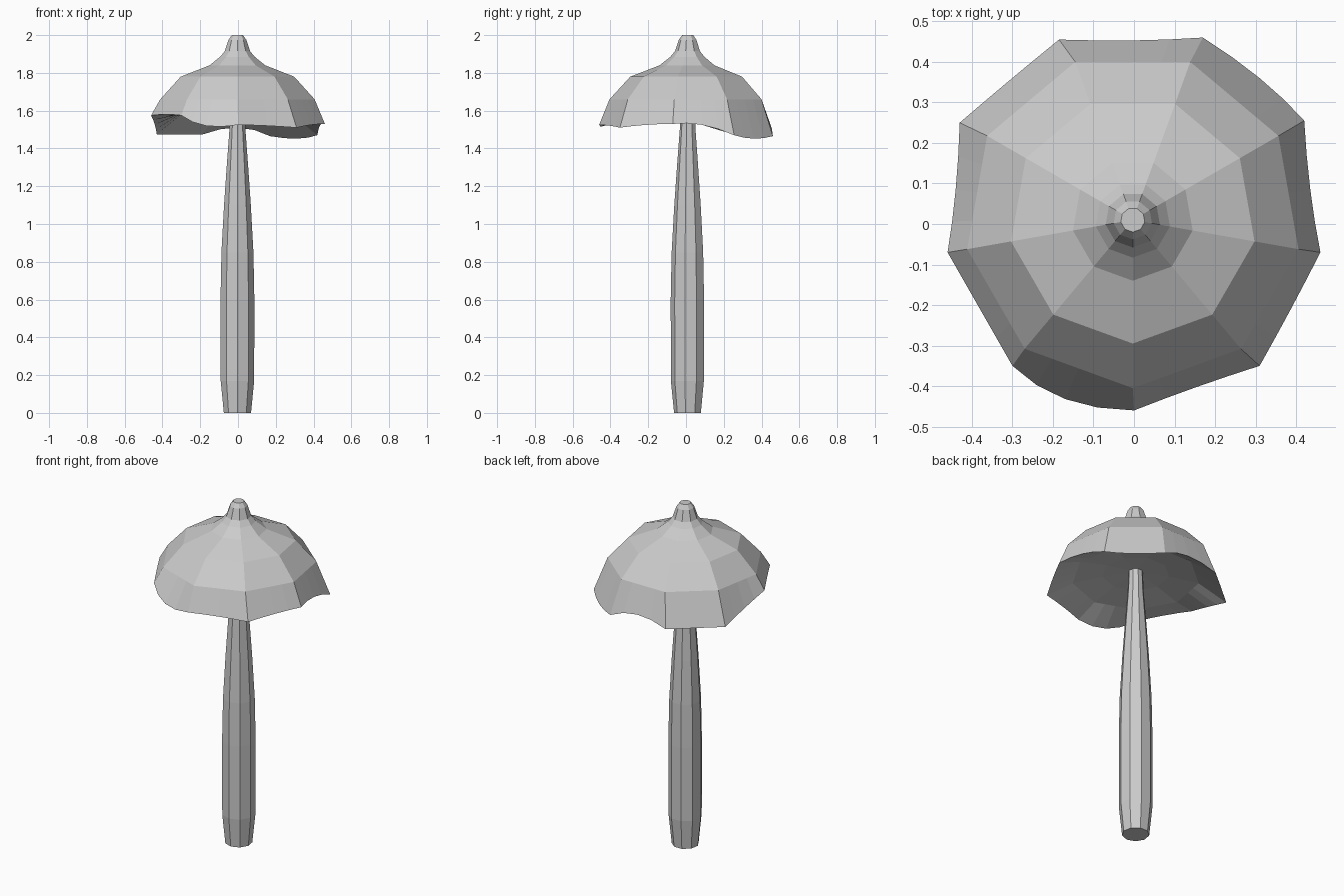
import bpy
import bmesh
from math import cos, sin, radians
from mathutils import Vector

cube = bpy.data.objects.get("Cube")
if cube:
    bpy.data.objects.remove(cube)

SIDES = 9
CENTRE = Vector((-0.003, 0.01, 0))

grey = bpy.data.materials.new("soft grey")
grey.use_nodes = True
colour = (0.6, 0.6, 0.6, 1)
grey.diffuse_color = colour
grey.node_tree.nodes["Principled BSDF"].inputs["Base Color"].default_value = colour


def ring(radius, z):
    """Nine corner points, one of them at the front."""
    angles = [radians(270 + 40 * i) for i in range(SIDES)]
    return [CENTRE + Vector((radius * cos(a), radius * sin(a), z)) for a in angles]


def split(points):
    """Four straight steps along each side of a ring."""
    n = len(points)
    return [points[i].lerp(points[(i + 1) % n], k / 4) for i in range(n) for k in range(4)]


def loft(bm, rings):
    """Join rings of equal count with quads; return the vertex rings."""
    rows = [[bm.verts.new(p) for p in r] for r in rings]
    for low, high in zip(rows, rows[1:]):
        n = len(low)
        for i in range(n):
            j = (i + 1) % n
            bm.faces.new((low[i], low[j], high[j], high[i]))
    return rows


def finish(bm, name):
    bmesh.ops.remove_doubles(bm, verts=bm.verts, dist=0.0005)
    bmesh.ops.recalc_face_normals(bm, faces=bm.faces)
    mesh = bpy.data.meshes.new(name)
    bm.to_mesh(mesh)
    bm.free()
    mesh.materials.append(grey)
    obj = bpy.data.objects.new(name, mesh)
    bpy.context.collection.objects.link(obj)


# Stem: a tapered nine-sided column
stem = bmesh.new()
rows = loft(stem, [ring(r, z) for r, z in (
    (0.073, 0), (0.09, 0.17), (0.091, 0.6), (0.086, 0.85),
    (0.072, 1.1), (0.058, 1.3), (0.043, 1.5), (0.038, 1.65))])
stem.faces.new(rows[0][::-1])
stem.faces.new(rows[-1])
finish(stem, "stem")

# Wavy rim: corners and side middles, counter-clockwise from the front
rim_marks = [Vector(p) for p in (
    (0, -0.46, 1.525), (0.155, -0.402, 1.52),
    (0.31, -0.35, 1.51), (0.387, -0.21, 1.525),
    (0.46, -0.07, 1.53), (0.435, 0.085, 1.525),
    (0.42, 0.255, 1.47), (0.31, 0.36, 1.452),
    (0.17, 0.46, 1.465), (0, 0.453, 1.51),
    (-0.185, 0.455, 1.475), (-0.31, 0.352, 1.475),
    (-0.43, 0.25, 1.475), (-0.44, 0.085, 1.525),
    (-0.46, -0.07, 1.575), (-0.38, -0.21, 1.58),
    (-0.3, -0.35, 1.575), (-0.17, -0.432, 1.52))]
rim = []
for i in range(0, len(rim_marks), 2):
    a, m, b = (rim_marks[(i + k) % len(rim_marks)] for k in range(3))
    rim += [a, a * 0.375 + m * 0.75 - b * 0.125, m, b * 0.375 + m * 0.75 - a * 0.125]

cap = bmesh.new()
# Upper dome with its knob
dome = [ring(r, z) for r, z in (
    (0.415, 1.66), (0.305, 1.78), (0.15, 1.84), (0.093, 1.885),
    (0.068, 1.915), (0.048, 1.975), (0.03, 2.0))]
rows = loft(cap, dome)
cap.faces.new(rows[-1])
# Skirt down to the rim
loft(cap, [rim, split(dome[0])])
# Hollowed underside closing around the stem
underside = [split(ring(r, z)) for r, z in ((0.34, 1.575), (0.18, 1.6), (0.03, 1.61))]
rows = loft(cap, [rim] + underside)
cap.faces.new(rows[-1])
finish(cap, "cap")
